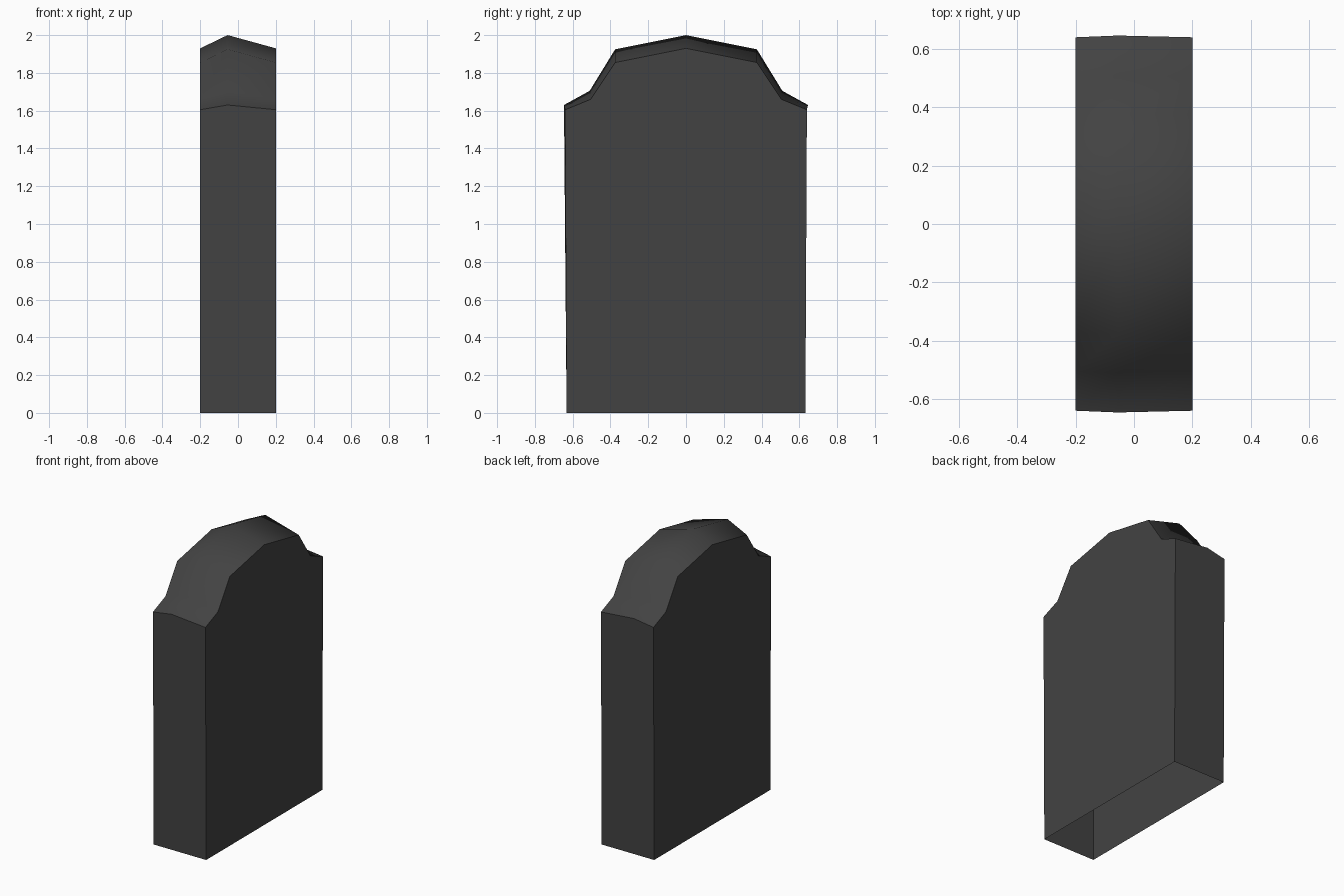
import bpy, bmesh, math

if "Cube" in bpy.data.objects:
    bpy.data.objects.remove(bpy.data.objects["Cube"])

stone = bpy.data.materials.new("dark grey stone")
stone.diffuse_color = (0.055, 0.055, 0.055, 1)
stone.use_nodes = True
stone.node_tree.nodes["Principled BSDF"].inputs["Base Color"].default_value = stone.diffuse_color

# Half outlines (y, z) from the crown down to the shoulder
side_half = [(0, 1.93), (0.375, 1.855), (0.505, 1.66), (0.64, 1.605)]
ridge_half = [(0, 2.0), (0.375, 1.925), (0.51, 1.705), (0.646, 1.63)]

bm = bmesh.new()

def arc(x, half):
    """Mirror a half outline into a full row of vertices at this x."""
    full = [(-y, z) for y, z in reversed(half[1:])] + half
    return [bm.verts.new((x, y, z)) for y, z in full]

left, ridge, right = arc(-0.2, side_half), arc(-0.055, ridge_half), arc(0.2, side_half)

# Stepped top with an off-centre ridge
for a, b in ((left, ridge), (ridge, right)):
    for i in range(len(a) - 1):
        bm.faces.new((a[i], b[i], b[i + 1], a[i + 1]))

# Walls down to the open base
lf, lb = (bm.verts.new((-0.2, y, 0)) for y in (-0.632, 0.632))
rf, rb = (bm.verts.new((0.2, y, 0)) for y in (-0.632, 0.632))
bm.faces.new([lf] + left + [lb])
bm.faces.new([rf] + right + [rb])
bm.faces.new((lf, rf, right[0], ridge[0], left[0]))
bm.faces.new((lb, rb, right[-1], ridge[-1], left[-1]))
bmesh.ops.recalc_face_normals(bm, faces=bm.faces[:])

# Make sure the shell faces outwards
bm.normal_update()
if any(f.normal.z < -0.1 for f in bm.faces):
    bmesh.ops.reverse_faces(bm, faces=bm.faces[:])

mesh = bpy.data.meshes.new("headstone")
bm.to_mesh(mesh)
bm.free()
mesh.materials.append(stone)
headstone = bpy.data.objects.new("headstone", mesh)
bpy.context.collection.objects.link(headstone)

# Smooth across the top, crisp around the walls
bpy.context.view_layer.objects.active = headstone
headstone.select_set(True)
bpy.ops.object.shade_smooth_by_angle(angle=math.radians(55))
